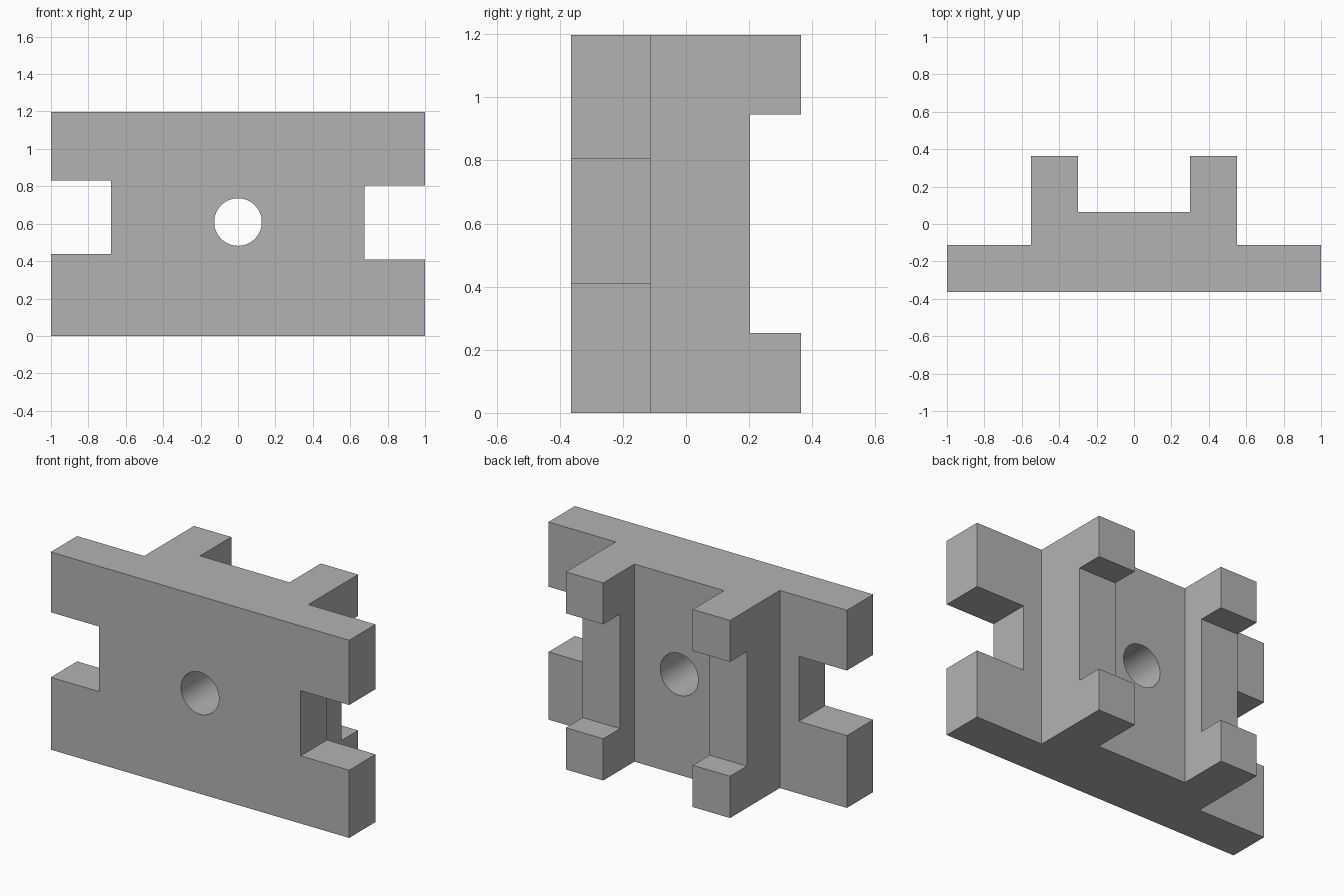
import bpy, bmesh, math

cube = bpy.data.objects.get("Cube")
if cube:
    bpy.data.objects.remove(cube, do_unlink=True)

HEIGHT = 1.197
FRONT, BACK = -0.364, 0.364

# Single grey material
grey = bpy.data.materials.new("plain grey")
grey.use_nodes = True
colour = (0.45, 0.45, 0.45, 1)
grey.diffuse_color = colour
grey.node_tree.nodes["Principled BSDF"].inputs["Base Color"].default_value = colour


def add_object(name, bm):
    bmesh.ops.recalc_face_normals(bm, faces=bm.faces)
    mesh = bpy.data.meshes.new(name)
    bm.to_mesh(mesh)
    bm.free()
    mesh.materials.append(grey)
    obj = bpy.data.objects.new(name, mesh)
    bpy.context.collection.objects.link(obj)
    return obj


def box_cutter(name, x, y, z):
    bm = bmesh.new()
    bmesh.ops.create_cube(bm, size=1)
    for v in bm.verts:
        for i, (low, high) in enumerate((x, y, z)):
            v.co[i] = high if v.co[i] > 0 else low
    return add_object(name, bm)


def cut(target, cutter):
    cutter.hide_render = True
    cutter.hide_set(True)
    mod = target.modifiers.new(cutter.name, "BOOLEAN")
    mod.operation = "DIFFERENCE"
    mod.solver = "EXACT"
    mod.object = cutter


# Bracket body: mirrored plan profile extruded upwards
half = [(1, FRONT), (1, -0.112), (0.55, -0.112), (0.55, BACK), (0.3, BACK), (0.3, 0.065)]
profile = half + [(-x, y) for x, y in reversed(half)]
bm = bmesh.new()
base = bm.faces.new([bm.verts.new((x, y, 0)) for x, y in profile])
top = bmesh.ops.extrude_face_region(bm, geom=[base])["geom"]
bmesh.ops.translate(bm, vec=(0, 0, HEIGHT),
                    verts=[g for g in top if isinstance(g, bmesh.types.BMVert)])
bracket = add_object("bracket_body", bm)

# Side slots, slightly offset from each other in height
cut(bracket, box_cutter("left_slot_cutter", (0.675, 1.2), (-0.6, 0), (0.41, 0.805)))
cut(bracket, box_cutter("right_slot_cutter", (-1.2, -0.678), (-0.6, 0), (0.438, 0.832)))

# Notch across the back of both ribs
cut(bracket, box_cutter("rib_notch_cutter", (-0.8, 0.8), (0.203, 0.6), (0.253, 0.946)))

# Round through hole
bm = bmesh.new()
bmesh.ops.create_cone(bm, cap_ends=True, segments=64, radius1=0.127, radius2=0.127, depth=2)
hole = add_object("hole_cutter", bm)
hole.location = (0, 0, 0.609)
hole.rotation_euler = (math.pi / 2, 0, 0)
cut(bracket, hole)

# Apply the cuts, remove the cutters, then smooth the bore only
bpy.ops.object.select_all(action="DESELECT")
bpy.context.view_layer.objects.active = bracket
bracket.select_set(True)
for mod in list(bracket.modifiers):
    cutter = mod.object
    bpy.ops.object.modifier_apply(modifier=mod.name)
    bpy.data.objects.remove(cutter, do_unlink=True)
bpy.ops.object.shade_smooth_by_angle(angle=math.radians(30))
